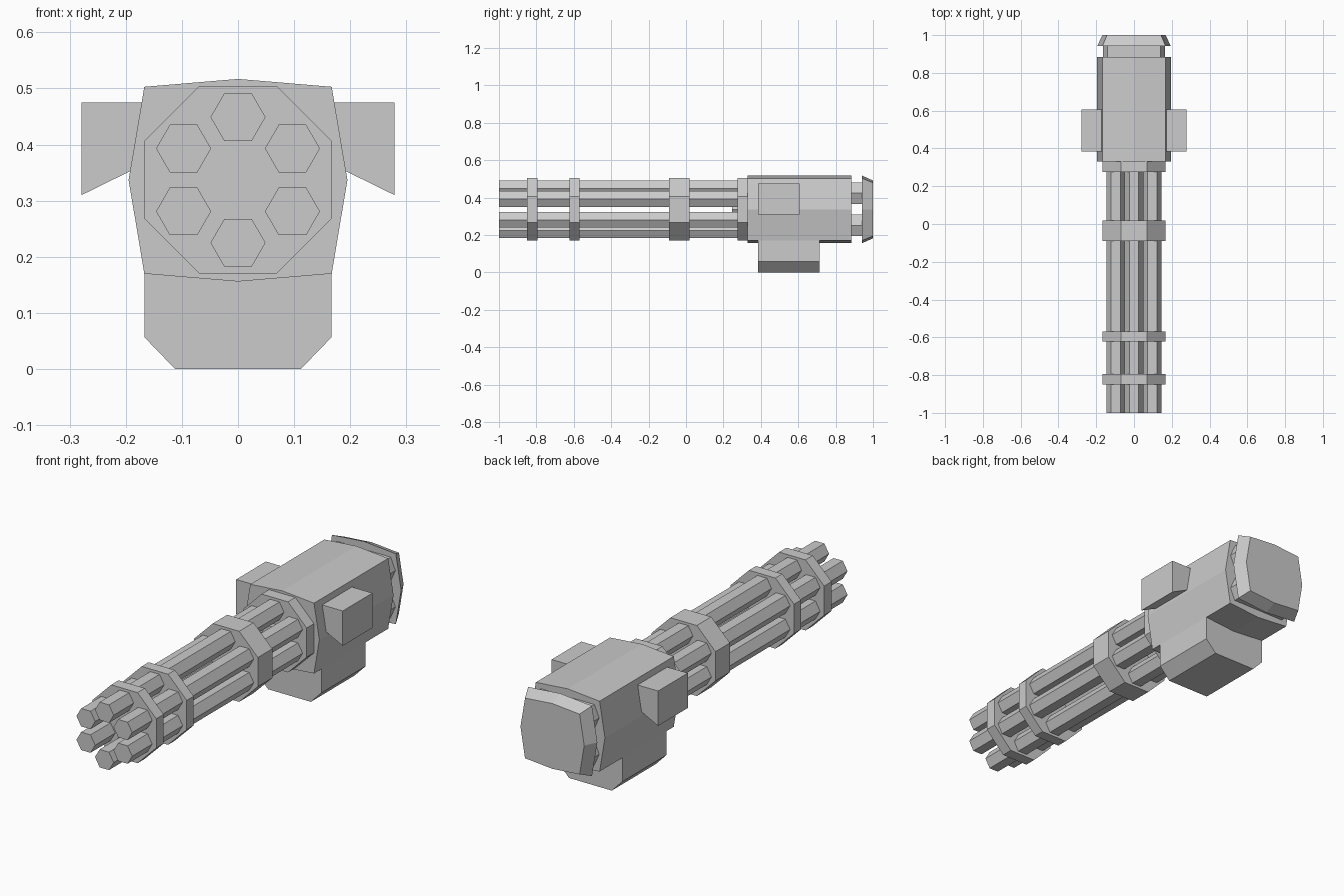
import bpy, bmesh, math

if "Cube" in bpy.data.objects:
    bpy.data.objects.remove(bpy.data.objects["Cube"])

CZ = 0.337  # height of the barrel axis


def loft(name, prof, y0, y1, back_scale=1.0):
    """Extrude an (x, z) profile along y; the back end may taper about the axis."""
    bm = bmesh.new()
    front = [bm.verts.new((x, y0, z)) for x, z in prof]
    back = [bm.verts.new((x * back_scale, y1, CZ + (z - CZ) * back_scale)) for x, z in prof]
    bm.faces.new(front)
    bm.faces.new(back[::-1])
    n = len(prof)
    for i in range(n):
        j = (i + 1) % n
        bm.faces.new((front[i], back[i], back[j], front[j]))
    bmesh.ops.recalc_face_normals(bm, faces=bm.faces)
    me = bpy.data.meshes.new(name)
    bm.to_mesh(me)
    bm.free()
    ob = bpy.data.objects.new(name, me)
    bpy.context.collection.objects.link(ob)
    return ob


def ngon(cx, cz, r, n, start=0.0):
    return [(cx + r * math.cos(start + 2 * math.pi * i / n),
             cz + r * math.sin(start + 2 * math.pi * i / n)) for i in range(n)]


def mirrored(half):
    """Complete a right-hand half profile, skipping points on the centre line."""
    return half + [(-x, z) for x, z in reversed(half) if x > 0]


# Housing and tapered rear cap share one profile
shell = mirrored([(0, 0.517), (0.167, 0.503), (0.195, CZ), (0.167, 0.17), (0, 0.156)])
loft("housing", shell, 0.33, 0.885)
loft("rear_cap", shell, 0.942, 1.0, 0.856)

# Paired spacers between housing and cap
for name, z in (("upper_spacer", 0.423), ("lower_spacer", 0.251)):
    loft(name, mirrored([(0.14, z + 0.057), (0.165, z), (0.14, z - 0.057)]), 0.87, 0.95)

# Lower mount with chamfered bottom
loft("lower_mount", mirrored([(0.167, 0.19), (0.167, 0.057), (0.112, 0)]), 0.385, 0.715)

# Side blocks
for name, s in (("right_block", 1), ("left_block", -1)):
    loft(name, [(s * 0.165, 0.475), (s * 0.279, 0.475), (s * 0.279, 0.31), (s * 0.165, 0.366)],
         0.385, 0.607)

# Six hexagonal barrels around the axis
for i in range(6):
    a = math.pi / 2 + i * math.pi / 3
    loft(f"barrel_{i + 1}", ngon(0.112 * math.cos(a), CZ + 0.112 * math.sin(a), 0.049, 6), -1.0, 0.35)

# Octagonal barrel clamps
octagon = ngon(0, CZ, 0.167 / math.cos(math.pi / 8), 8, math.pi / 8)
for i, (y0, y1) in enumerate([(-0.85, -0.795), (-0.622, -0.57), (-0.09, 0.018), (0.275, 0.335)]):
    loft(f"clamp_{i + 1}", octagon, y0, y1)

# Small centre hub in front of the rear clamp
loft("hub", ngon(0, CZ, 0.05, 6), 0.245, 0.28)
